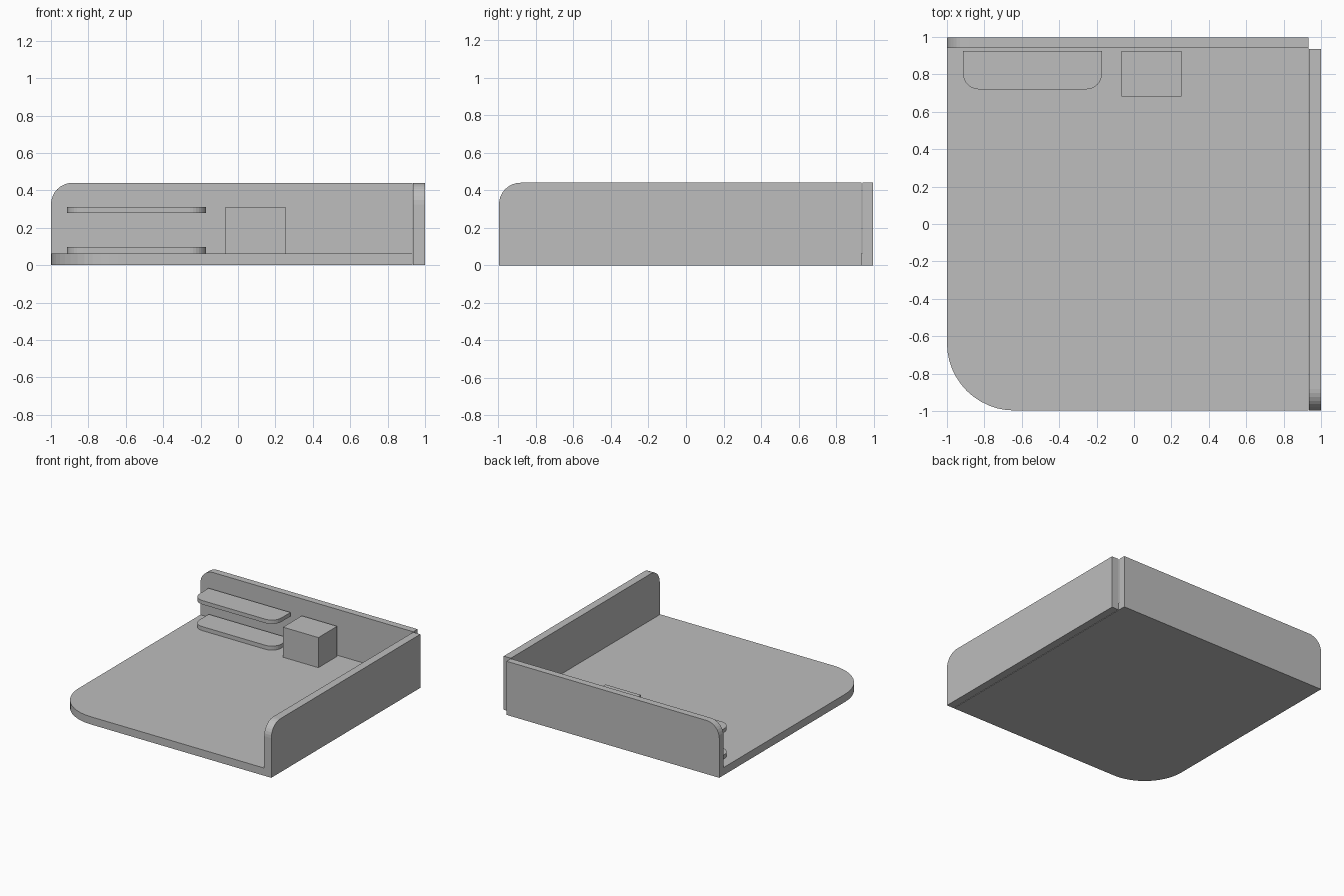
import bpy, bmesh, math
from mathutils import Vector

if "Cube" in bpy.data.objects:
    bpy.data.objects.remove(bpy.data.objects["Cube"])

grey = bpy.data.materials.new("light grey")
grey.diffuse_color = (0.51, 0.51, 0.51, 1)
grey.use_nodes = True
grey.node_tree.nodes["Principled BSDF"].inputs["Base Color"].default_value = grey.diffuse_color


def panel(name, u, v, w, axis, rounded=(), r=0.1, seg=8):
    """Rectangle u x v extruded over w along axis; rounded lists corner indices
    (0 = low/low, then counter-clockwise)."""
    corners = [(u[0], v[0], 1, 1, 180), (u[1], v[0], -1, 1, 270),
               (u[1], v[1], -1, -1, 0), (u[0], v[1], 1, -1, 90)]
    pts = []
    for i, (a, b, sa, sb, start) in enumerate(corners):
        if i in rounded:
            for k in range(seg + 1):
                t = math.radians(start + 90 * k / seg)
                pts.append((a + sa * r + r * math.cos(t), b + sb * r + r * math.sin(t)))
        else:
            pts.append((a, b))
    place = {'X': lambda a, b, c: (c, a, b),
             'Y': lambda a, b, c: (a, c, b),
             'Z': lambda a, b, c: (a, b, c)}[axis]
    bm = bmesh.new()
    face = bm.faces.new([bm.verts.new(place(a, b, w[0])) for a, b in pts])
    ext = bmesh.ops.extrude_face_region(bm, geom=[face])
    moved = [e for e in ext['geom'] if isinstance(e, bmesh.types.BMVert)]
    bmesh.ops.translate(bm, verts=moved, vec=Vector(place(0, 0, w[1] - w[0])))
    bmesh.ops.recalc_face_normals(bm, faces=bm.faces[:])
    mesh = bpy.data.meshes.new(name)
    bm.to_mesh(mesh)
    bm.free()
    mesh.materials.append(grey)
    obj = bpy.data.objects.new(name, mesh)
    bpy.context.collection.objects.link(obj)
    return obj


Y = 0.997      # half depth
H = 0.44       # wall height
FLOOR = 0.063  # floor thickness

# Floor with one large rounded corner
panel("floor", (-1, 0.932), (-Y, 0.941), (0, FLOOR), 'Z', (0,), 0.36, 12)

# Two walls, each with one rounded top corner
panel("back_wall", (-1, 0.932), (0, H), (0.941, Y), 'Y', (3,), 0.115)
panel("right_wall", (-Y, 0.935), (0, H), (0.936, 1), 'X', (3,), 0.115)

# Two shelves with rounded front corners
for name, z0, z1 in (("lower_shelf", FLOOR, 0.096), ("upper_shelf", 0.278, 0.31)):
    panel(name, (-0.914, -0.171), (0.72, 0.925), (z0, z1), 'Z', (0, 1), 0.085)

# Cabinet block
panel("cabinet", (-0.068, 0.253), (0.681, 0.925), (FLOOR, 0.31), 'Z')
